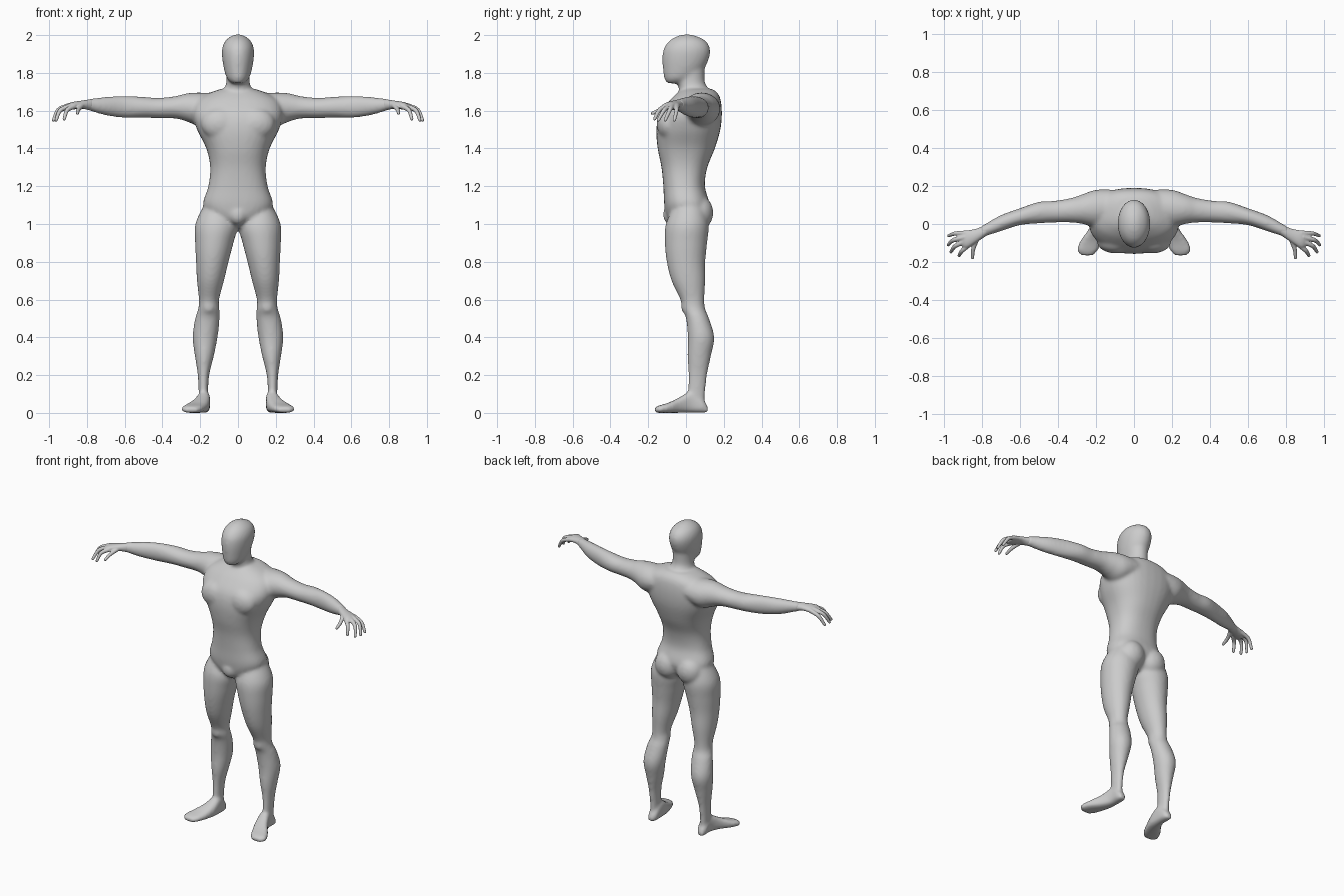
import bpy
import bmesh
from math import cos, sin, pi
from mathutils import Vector

cube = bpy.data.objects.get("Cube")
if cube:
    bpy.data.objects.remove(cube)

skin = bpy.data.materials.new("plain_grey")
skin.use_nodes = True
grey = (0.6, 0.6, 0.6, 1)
skin.diffuse_color = grey
skin.node_tree.nodes["Principled BSDF"].inputs["Base Color"].default_value = grey


def smooth_rows(rows, steps=5):
    """Catmull-Rom interpolation of the cross-section rows."""
    rows = [Vector(r) for r in rows]
    out = []
    for i in range(len(rows) - 1):
        a, b = rows[max(i - 1, 0)], rows[i]
        c, d = rows[i + 1], rows[min(i + 2, len(rows) - 1)]
        for s in range(steps):
            t = s / steps
            out.append(b + (c - a) * t / 2 + (a * 2 - b * 5 + c * 4 - d) * t**2 / 2
                       + (b * 3 - a - c * 3 + d) * t**3 / 2)
    return out + [rows[-1]]


def loft(bm, axis, rows, side=1, power=1.0, sides=32):
    """Closed skin through sections: position on axis, then low/high of the other two axes."""
    u, v = [k for k in range(3) if k != axis]
    rings = []
    for pos, u0, u1, v0, v1 in smooth_rows(rows):
        ring = []
        for k in range(sides):
            c, s = cos(2 * pi * k / sides), sin(2 * pi * k / sides)
            p = Vector((0, 0, 0))
            p[axis] = pos
            p[u] = (u0 + u1) / 2 + (u1 - u0) / 2 * abs(c)**power * (1 if c > 0 else -1)
            p[v] = (v0 + v1) / 2 + (v1 - v0) / 2 * abs(s)**power * (1 if s > 0 else -1)
            p.x *= side
            ring.append(bm.verts.new(p))
        rings.append(ring)
    for a, b in zip(rings, rings[1:]):
        for k in range(sides):
            n = (k + 1) % sides
            bm.faces.new((a[k], a[n], b[n], b[k]))
    bm.faces.new(rings[0])
    bm.faces.new(rings[-1])


def blob(bm, centre, radii, side=1):
    """Ellipsoid muscle or pad."""
    verts = bmesh.ops.create_icosphere(bm, subdivisions=3, radius=1)["verts"]
    for vert in verts:
        vert.co = Vector([c + r * q for c, r, q in zip(centre, radii, vert.co)])
        vert.co.x *= side


def finger(bm, joints, side):
    """Tapered, bent finger made of closely spaced balls."""
    beads = smooth_rows(joints, 9)
    for i, p in enumerate(beads):
        r = 0.0145 - 0.006 * i / len(beads)
        blob(bm, p, (r, r, r), side)


def finish(bm, name, voxel, passes):
    """Fuse the overlapping volumes into one smooth surface."""
    bmesh.ops.recalc_face_normals(bm, faces=bm.faces)
    mesh = bpy.data.meshes.new(name)
    bm.to_mesh(mesh)
    bm.free()
    mesh.materials.append(skin)
    obj = bpy.data.objects.new(name, mesh)
    bpy.context.collection.objects.link(obj)
    fuse = obj.modifiers.new("fuse", "REMESH")
    fuse.mode = "VOXEL"
    fuse.voxel_size = voxel
    fuse.use_smooth_shade = True
    soften = obj.modifiers.new("soften", "SMOOTH")
    soften.factor = 0.5
    soften.iterations = passes


def centred(rows):
    return [(z, -w, w, y0, y1) for z, w, y0, y1 in rows]


body = bmesh.new()

# Torso from crotch to collar
loft(body, 2, centred([
    (0.98, .05, -.06, .05), (1.03, .13, -.10, .10), (1.1, .185, -.115, .125),
    (1.2, .157, -.12, .10), (1.3, .147, -.13, .113), (1.4, .168, -.15, .153),
    (1.5, .217, -.157, .182), (1.58, .24, -.14, .19), (1.65, .22, -.09, .185),
    (1.69, .16, -.05, .17), (1.715, .09, -.02, .14)]), power=0.85)

# Neck and head
loft(body, 2, centred([
    (1.62, .09, -.03, .15), (1.7, .077, -.035, .13),
    (1.75, .062, -.045, .1), (1.83, .062, -.05, .1)]))
loft(body, 2, centred([
    (1.745, .03, -.10, -.02), (1.77, .058, -.115, .045), (1.82, .074, -.122, .095),
    (1.88, .084, -.125, .123), (1.93, .084, -.117, .127), (1.97, .067, -.088, .103),
    (1.995, .035, -.045, .055), (2.004, .01, -.01, .02)]))

# Groin
blob(body, (0, -.08, 1.05), (.05, .042, .055))

for side in (-1, 1):
    # Leg
    loft(body, 2, [
        (1.1, .06, .18, -.06, .09), (1.0, .004, .226, -.107, .12),
        (.9, .024, .227, -.112, .112), (.8, .05, .222, -.102, .102),
        (.7, .074, .217, -.077, .102), (.6, .1, .207, -.03, .097),
        (.55, .098, .211, -.02, .102), (.5, .097, .227, 0, .122),
        (.4, .108, .24, .01, .15), (.3, .128, .228, .008, .132),
        (.2, .152, .213, .012, .112), (.1, .158, .208, .008, .102),
        (.03, .155, .207, 0, .1)], side)
    # Foot, turned outwards
    loft(body, 1, [
        (.115, .165, .2, 0, .035), (.09, .15, .21, 0, .07), (.03, .147, .213, 0, .115),
        (-.03, .15, .24, 0, .085), (-.09, .168, .283, 0, .055),
        (-.14, .19, .3, 0, .04), (-.167, .215, .275, 0, .028)], side, power=0.7)
    # Buttock, kneecap and chest muscle
    blob(body, (.08, .07, 1.06), (.085, .075, .09), side)
    blob(body, (.155, .005, .565), (.036, .032, .045), side)
    blob(body, (.095, -.095, 1.53), (.1, .06, .085), side)
    # Arm from shoulder to wrist
    loft(body, 0, [
        (.1, 0, .18, 1.55, 1.69), (.2, -.015, .18, 1.52, 1.696), (.27, 0, .157, 1.542, 1.692),
        (.33, .008, .137, 1.558, 1.677), (.42, .008, .122, 1.56, 1.668),
        (.5, .003, .117, 1.562, 1.673), (.6, -.006, .083, 1.562, 1.678),
        (.7, -.038, .047, 1.575, 1.673), (.78, -.064, .002, 1.598, 1.663),
        (.81, -.076, -.014, 1.606, 1.658)], side)

finish(body, "body", 0.0095, 10)

hands = bmesh.new()
for side in (-1, 1):
    # Palm
    loft(hands, 0, [
        (.77, -.058, 0, 1.6, 1.662), (.83, -.097, -.025, 1.61, 1.653),
        (.88, -.126, -.034, 1.605, 1.645), (.91, -.115, -.045, 1.602, 1.63)], side)
    # Four fingers and the thumb
    for joints in (
            [(.88, -.048, 1.625), (.94, -.05, 1.602), (.975, -.062, 1.55)],
            [(.89, -.07, 1.628), (.95, -.085, 1.605), (.977, -.11, 1.55)],
            [(.885, -.09, 1.626), (.94, -.116, 1.602), (.963, -.147, 1.55)],
            [(.87, -.11, 1.622), (.905, -.142, 1.602), (.92, -.166, 1.556)],
            [(.825, -.075, 1.628), (.845, -.13, 1.606), (.85, -.178, 1.586)]):
        finger(hands, joints, side)
finish(hands, "hands", 0.004, 4)
